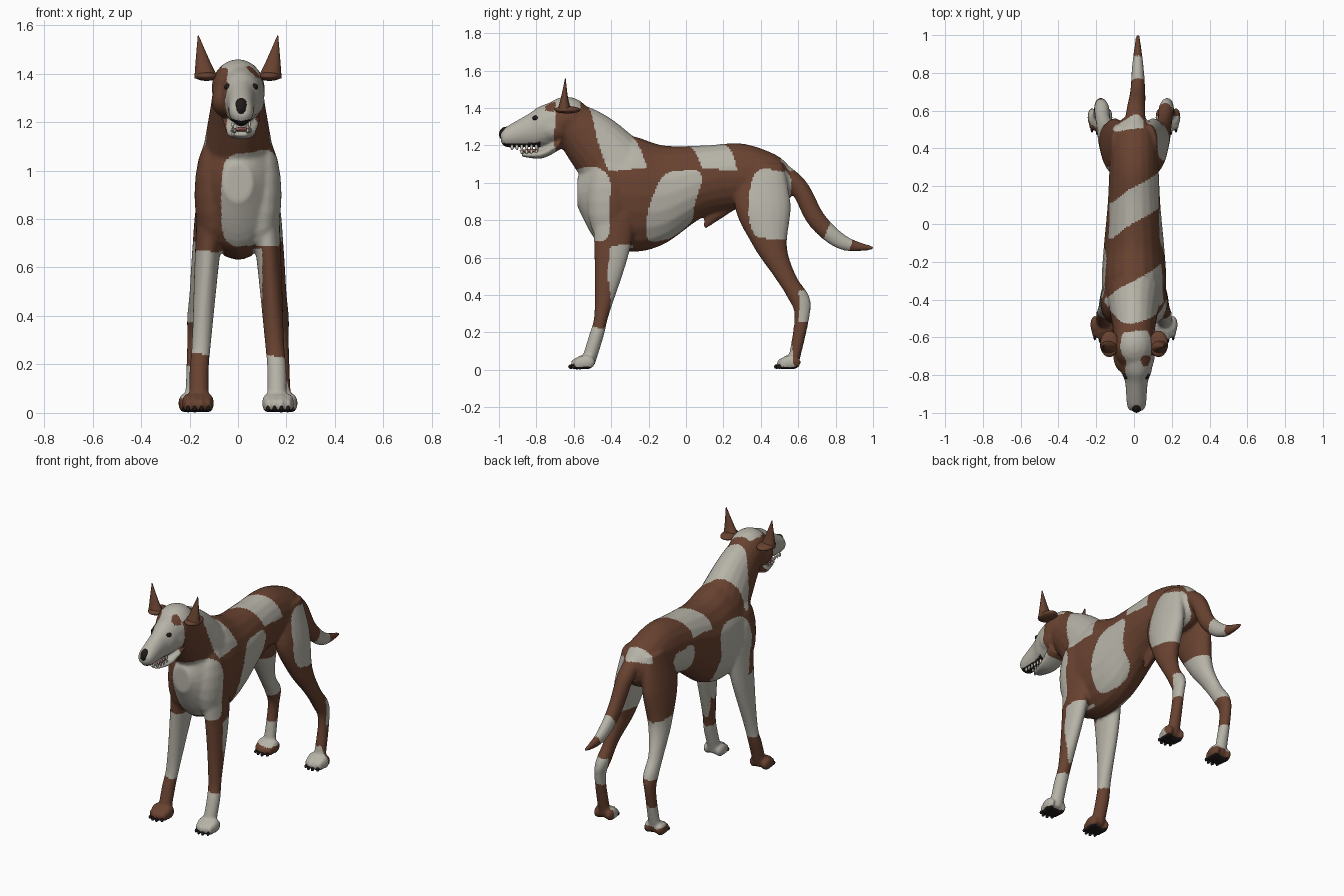
import bpy, bmesh, math
from mathutils import Vector, Matrix

if "Cube" in bpy.data.objects:
    bpy.data.objects.remove(bpy.data.objects["Cube"], do_unlink=True)


def material(name, *rgb):
    mat = bpy.data.materials.new(name)
    mat.use_nodes = True
    mat.diffuse_color = (*rgb, 1)
    shader = mat.node_tree.nodes["Principled BSDF"]
    shader.inputs["Base Color"].default_value = (*rgb, 1)
    shader.inputs["Roughness"].default_value = .8
    return mat


white = material("white coat", .47, .45, .39)
brown = material("brown coat", .14, .055, .03)
dark = material("dark skin", .015, .01, .01)
pink = material("pink tongue", .45, .16, .14)
ivory = material("ivory teeth", .65, .62, .52)

X, Y, Z = Vector((1, 0, 0)), Vector((0, 1, 0)), Vector((0, 0, 1))
SIDES = {"left": 1, "right": -1}
centre_x = .013  # the face is set slightly to the left


def refine(stations, steps=6):
    """Smooth path through the loft stations."""
    points = [Vector(station) for station in stations]
    padded = [points[0], *points, points[-1]]
    path = []
    for before, start, end, after in zip(padded, padded[1:], padded[2:], padded[3:]):
        leave, arrive = (end - before) / 2, (after - start) / 2
        for step in range(steps):
            t = step / steps
            ease = t * t * (3 - 2 * t)
            path.append(start.lerp(end, ease) + leave * t * (1 - t) ** 2 - arrive * t * t * (1 - t))
    return path + [points[-1]]


def loft(bm, stations, axis=None, sides=20):
    """Closed tube through stations of x, y, z, half width, half depth."""
    path = refine(stations)
    rings = []
    for i, station in enumerate(path):
        before, after = path[max(i - 1, 0)], path[min(i + 1, len(path) - 1)]
        along = axis or (Vector(after[:3]) - Vector(before[:3])).normalized()
        across = (X - X.dot(along) * along).normalized()
        up = along.cross(across)
        centre, width, depth = Vector(station[:3]), station[3], station[4]
        angles = [math.tau * k / sides for k in range(sides)]
        rings.append([bm.verts.new(centre + across * width * math.cos(a) + up * depth * math.sin(a))
                      for a in angles])
    faces = [bm.faces.new(rings[0]), bm.faces.new(rings[-1])]
    for ring, following in zip(rings, rings[1:]):
        for k in range(sides):
            n = (k + 1) % sides
            faces.append(bm.faces.new((ring[k], ring[n], following[n], following[k])))
    bmesh.ops.recalc_face_normals(bm, faces=faces)


def spans(rows, x=0):
    """Turn rows of y, top, bottom, half width into loft stations."""
    return [(x, y, (top + low) / 2, width, (top - low) / 2) for y, top, low, width in rows]


def mirrored(rows, side):
    return [(side * x, *rest) for x, *rest in rows]


def ball(bm, centre, radii, segments=20):
    matrix = Matrix.Translation(centre) @ Matrix.Diagonal((*radii, 1))
    bmesh.ops.create_uvsphere(bm, u_segments=segments, v_segments=segments // 2, radius=1, matrix=matrix)


def finish(name, bm, mat=None):
    mesh = bpy.data.meshes.new(name)
    bm.to_mesh(mesh)
    bm.free()
    if mat:
        mesh.materials.append(mat)
    mesh.shade_smooth()
    ob = bpy.data.objects.new(name, mesh)
    bpy.context.collection.objects.link(ob)
    return ob


def toes():
    """Side, x, y and spread of every toe on the four paws."""
    for side in SIDES.values():
        for paw_x, paw_y in ((.165, -.55), (.18, .55)):
            for k in range(4):
                spread = (k - 1.5) * .028
                yield side * paw_x + spread, paw_y + 9 * spread * spread


# Torso, neck, tail and sheath
bm = bmesh.new()
loft(bm, spans([(.56, 1.08, .92, .06), (.48, 1.15, .87, .12), (.3, 1.21, .86, .13), (.1, 1.2, .82, .14),
                (-.12, 1.2, .67, .16), (-.3, 1.25, .63, .17), (-.47, 1.2, .68, .15),
                (-.58, 1.03, .87, .06)]), -Y)
loft(bm, [(0, -.3, 1, .16, .2), (0, -.5, 1.22, .12, .16), (0, -.64, 1.34, .1, .11)])
loft(bm, [(0, .46, 1.08, .06, .06), (.01, .6, .98, .05, .05), (.02, .7, .8, .04, .05),
          (.02, .84, .68, .03, .04), (.02, 1, .65, .01, .01)])
loft(bm, [(0, .24, .89, .03, .04), (0, .15, .83, .03, .04), (0, .1, .76, .01, .01)])

# Skull, muzzle and lower jaw
ball(bm, (0, -.64, 1.34), (.11, .13, .12))
loft(bm, spans([(-.66, 1.45, 1.21, .1), (-.78, 1.41, 1.19, .08), (-.84, 1.37, 1.19, .06),
                (-.96, 1.3, 1.19, .05), (-.99, 1.27, 1.22, .03)], centre_x), -Y)
loft(bm, spans([(-.67, 1.25, 1.18, .08), (-.77, 1.18, 1.13, .06), (-.88, 1.16, 1.14, .03)], centre_x), -Y)

# Shoulders, cheeks and legs on both sides
for side in SIDES.values():
    ball(bm, (side * .1, -.41, .9), (.08, .12, .24))
    ball(bm, (side * .05, -.7, 1.29), (.06, .09, .07))
    front_leg = [(.11, -.38, .84, .06, .12), (.13, -.4, .6, .05, .09), (.15, -.45, .3, .04, .04),
                 (.16, -.48, .18, .04, .04), (.16, -.53, .02, .04, .04)]
    hind_leg = [(.08, .42, 1.1, .04, .1), (.1, .41, .88, .07, .15), (.13, .45, .66, .06, .09),
                (.16, .53, .5, .04, .06), (.17, .6, .39, .04, .06), (.18, .62, .28, .03, .04),
                (.18, .57, .02, .04, .03)]
    for leg in (front_leg, hind_leg):
        loft(bm, mirrored(leg, side), Z)

# Paws
for x, y in toes():
    ball(bm, (x, y - .035, .032), (.017, .035, .033), 12)
    ball(bm, (x, y, .04), (.025, .05, .04), 12)

# Fuse everything into one smooth skin
body = finish("body", bm)
remesh = body.modifiers.new("fuse", "REMESH")
remesh.mode = "VOXEL"
remesh.voxel_size = .009
relax = body.modifiers.new("relax", "SMOOTH")
relax.iterations = 5
skin = bpy.data.meshes.new_from_object(body.evaluated_get(bpy.context.evaluated_depsgraph_get()))
body.modifiers.clear()
body.data = skin
skin.materials.clear()
for mat in (white, brown, dark):
    skin.materials.append(mat)
skin.shade_smooth()

# White side patches: centre and half sizes of rounded boxes
patches = {
    "left chest": ((.08, -.53, .88), (.15, .13, .2)),
    "left thigh": ((.15, .46, .88), (.14, .12, .19)),
    "right ribs": ((-.16, -.27, .85), (.14, .14, .21)),
    "right flank": ((-.13, .2, .95), (.12, .1, .1)),
}
left_ribs = ((.17, -.07, .87), (.15, .12, .2))


def rounded(point, centre, half):
    return sum(((p - c) / h) ** 4 for p, c, h in zip(point, centre, half)) < 1


def white_head(x, y, z):
    brown_cheek = x < -.045 and y > -.82 and z < 1.42
    brow_spot = z > 1.38 and math.hypot(x - .065, y + .73) < .03
    return not brown_cheek and not brow_spot and (y < -.7 or (z > 1.4 and y < -.57))


def white_leg(x, y, z):
    left = x > 0
    if y < 0:
        return z < .23 or y > -.41 or x < .1 if left else z > .24
    if left:
        return (.25 < z < .42 and y > .6) or (z < .14 and y < .57)
    return z > .38 or .06 < z < .2


def is_white(x, y, z):
    if y > .6 and z > .6:  # tail
        return .74 < y - .3 * (z - .7) < .9 and z < .83
    if y > .45 and z > 1.06:  # tail root
        return y > .5 and x < .05
    if z > 1.12 and y < -.55:
        return white_head(x, y, z)
    if z > 1.07:  # neck and slanted band over the back
        slant = y - .6 * x
        neck = slant < -.3 and y > -.1 - .3 * z
        if neck or 0 < slant < .19:
            return True
    if (z < .67 and y < -.28 and abs(x) > .06) or (z < .7 and y > .3):
        return white_leg(x, y, z)
    leaning = (x, y - (z - .87) / 4, z)
    return rounded(leaning, *left_ribs) or any(rounded((x, y, z), *box) for box in patches.values())


# Coat colours with wavy borders, dark pads and roof of the mouth
for face in skin.polygons:
    x, y, z = face.center
    wavy_y = y + .007 * math.sin(20 * (x + z))
    wavy_z = z + .007 * math.sin(20 * (x + y))
    face.material_index = 0 if is_white(x, wavy_y, wavy_z) else 1
    roof = y < -.78 and 1.168 < z < 1.22 and face.normal.z < -.6
    if z < .016 or roof:
        face.material_index = 2

for name, side in SIDES.items():
    # Ear with a folded flap below
    bm = bmesh.new()
    ear = [(.13, -.65, 1.38, .05, .04), (.145, -.65, 1.45, .03, .02), (.164, -.645, 1.557, .002, .002)]
    loft(bm, mirrored(ear, side), Z, 12)
    ball(bm, (side * .13, -.635, 1.39), (.05, .07, .02))
    finish(name + "_ear", bm, brown)
    # Eye
    bm = bmesh.new()
    ball(bm, (centre_x + side * .052, -.803, 1.345), (.018, .018, .014))
    finish(name + "_eye", bm, dark)
    # Teeth along the open mouth
    bm = bmesh.new()
    for k in range(6):
        ball(bm, (centre_x + side * .034, -.93 + k * .026, 1.19), (.006, .009, .015), 8)
        if k > 1:
            ball(bm, (centre_x + side * (.018 + k * .004), -.93 + k * .026, 1.165), (.005, .008, .012), 8)
    finish(name + "_teeth", bm, ivory)

# Nose, tongue and claws
bm = bmesh.new()
ball(bm, (centre_x, -.96, 1.26), (.03, .04, .04))
finish("nose", bm, dark)
bm = bmesh.new()
ball(bm, (centre_x, -.83, 1.17), (.03, .06, .01))
finish("tongue", bm, pink)
bm = bmesh.new()
for x, y in toes():
    ball(bm, (x, y - .066, .017), (.008, .016, .013), 8)
finish("claws", bm, dark)
